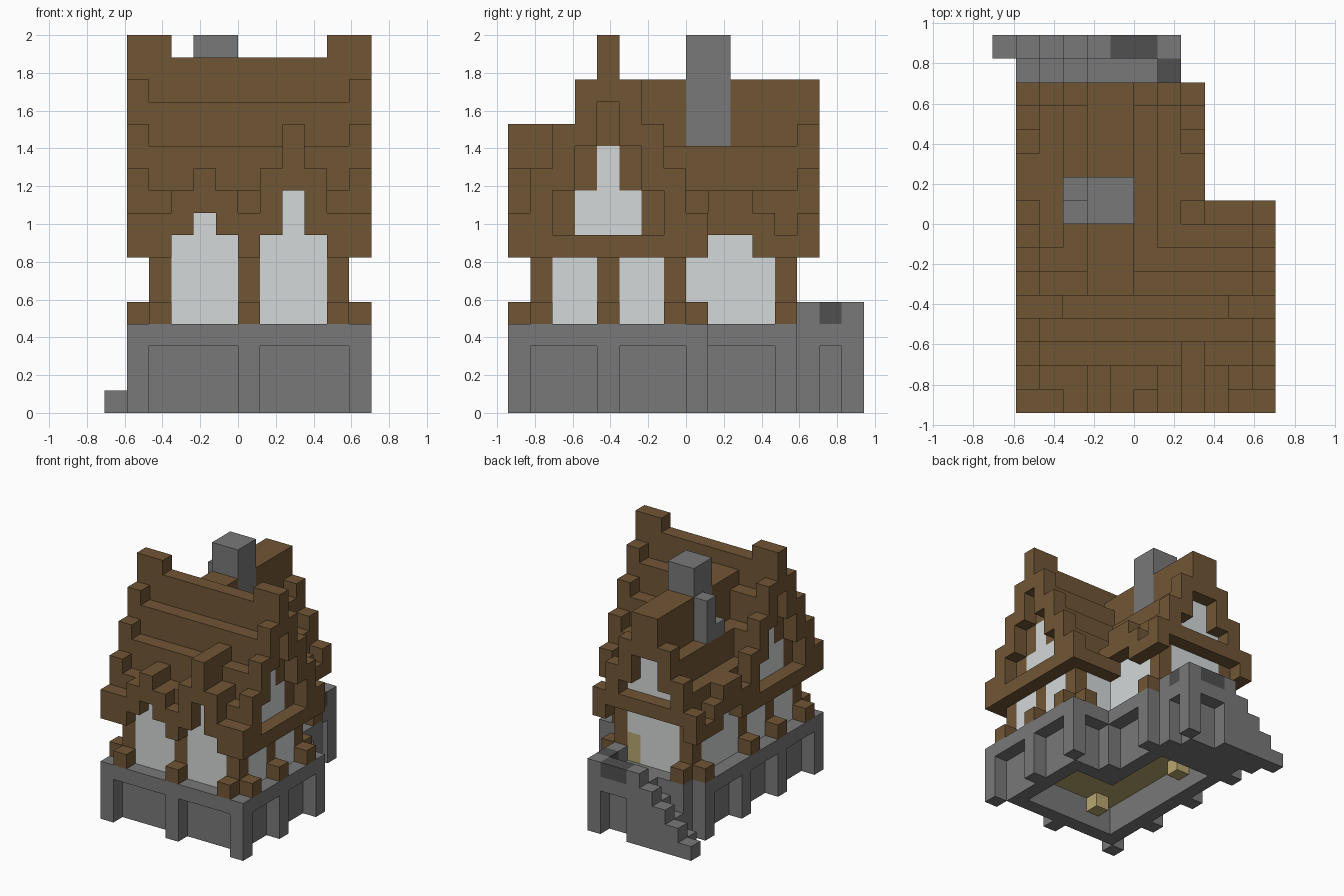
import bpy, bmesh
from mathutils import Vector

cube = bpy.data.objects.get("Cube")
if cube:
    bpy.data.objects.remove(cube, do_unlink=True)

U = 2 / 17                                   # block size
ORIGIN = Vector((-6, -8, 0))                 # block grid to world


def material(name, r, g, b):
    m = bpy.data.materials.new(name)
    m.use_nodes = True
    m.diffuse_color = (r, g, b, 1)
    m.node_tree.nodes["Principled BSDF"].inputs["Base Color"].default_value = (r, g, b, 1)
    return m


MATS = {
    "timber": material("brown timber", .165, .093, .036),
    "stone": material("grey stone", .19, .19, .19),
    "plaster": material("white plaster", .66, .69, .69),
    "dark": material("dark stone", .08, .08, .08),
    "yellow": material("pale yellow wood", .48, .39, .16),
}
grid = {}                                    # block position -> (part, colour)


def fill(part, colour, xs, ys, zs):
    """Fill a box of blocks; each range is (start, end)."""
    for i in range(*xs):
        for j in range(*ys):
            for k in range(*zs):
                grid[i, j, k] = (part, colour)


def clear(xs, ys, zs):
    for i in range(*xs):
        for j in range(*ys):
            for k in range(*zs):
                grid.pop((i, j, k), None)


def column(part, colour, i, j, z0, z1):
    fill(part, colour, (i, i + 1), (j, j + 1), (z0, z1))


# Stone base: recessed walls, pillars and a top band
fill("stone_base", "stone", (2, 11), (1, 8), (0, 4))
fill("stone_base", "stone", (2, 8), (1, 13), (0, 4))
for i, j in ((1, 0), (6, 0), (11, 0), (1, 4), (11, 4), (1, 8), (11, 8), (1, 12), (8, 12), (8, 8)):
    column("stone_base", "stone", i, j, 0, 4)
fill("stone_base", "stone", (1, 12), (0, 9), (3, 4))
fill("stone_base", "stone", (1, 9), (0, 13), (3, 4))

# Hollow underside with a wooden ceiling and lamps by the walls
for xs, ys in (((3, 10), (2, 7)), ((3, 7), (2, 12))):
    fill("wooden_floor", "yellow", xs, ys, (2, 3))
    clear(xs, ys, (0, 2))
for i, j in ((4, 2), (3, 9)):
    column("floor_lamp", "yellow", i, j, 1, 2)

# Back landing with parapet
fill("landing", "stone", (2, 7), (13, 14), (0, 4))
fill("landing", "stone", (4, 7), (14, 15), (0, 4))
fill("landing", "stone", (4, 8), (13, 16), (3, 4))
for i, j in ((7, 13), (7, 15), (4, 15)):
    column("landing", "stone", i, j, 0, 4)
fill("parapet", "stone", (7, 8), (13, 16), (4, 5))
fill("parapet", "stone", (4, 5), (15, 16), (4, 5))
fill("parapet", "dark", (5, 7), (15, 16), (4, 5))
column("parapet", "dark", 7, 14, 4, 5)

# Stairs with a stepped balustrade one block higher
for i in range(4):
    column("stairs", "stone", i, 15, 0, i + 1)
    column("stairs", "stone", i, 14, 0, i)

# Plaster walls
fill("plaster_walls", "plaster", (2, 11), (1, 8), (4, 8))
fill("plaster_walls", "plaster", (2, 8), (7, 13), (4, 8))

# Roof bodies: main roof across, wing roof to the back
for j in range(9):
    d = min(j, 8 - j)
    fill("main_roof", "timber", (2, 11), (j, j + 1), (7, 8 + 2 * d))
for i in range(1, 9):
    e = min(i - 1, 8 - i)
    top = 15 if e == 3 else 8 + 2 * e
    fill("wing_roof", "timber", (i, i + 1), (8, 13), (7, top))
    if e:
        for j in range(5, 8):
            fill("wing_roof", "timber", (i, i + 1), (j, j + 1),
                 (7, max(top, 8 + 2 * min(j, 8 - j))))

# Gable trim and cross beams
for i in (1, 11):
    for j in range(9):
        d = min(j, 8 - j)
        column("gable_trim", "timber", i, j, max(7, 6 + 2 * d), 9 + 2 * d)
    fill("gable_trim", "timber", (i, i + 1), (0, 9), (7, 8))
for i in (2, 10):
    column("gable_trim", "timber", i, 4, 14, 17)
for i in range(1, 9):
    e = min(i - 1, 8 - i)
    column("wing_trim", "timber", i, 13, max(7, 6 + 2 * e), 9 + 2 * e)
fill("wing_trim", "timber", (2, 8), (13, 14), (8, 9))

# Gable windows, and the taller back wall under the wing beam
for i in (2, 10):
    fill("gable_window", "plaster", (i, i + 1), (3, 6), (8, 10))
    column("gable_window", "plaster", i, 4, 8, 12)
fill("wing_window", "plaster", (3, 7), (12, 13), (9, 10))
fill("wing_window", "plaster", (4, 6), (12, 13), (9, 12))
fill("back_wall", "plaster", (3, 7), (12, 13), (4, 8))


# Front dormers: pointed trim over a tall window
def dormer(centre, slope, peak):
    clear((centre - 1, centre + 2), (0, 1), (7, 8))
    for s in range(-2, 3):
        i, top = centre + s, peak - slope * abs(s)
        low = (peak - slope - 1, 8, 7)[abs(s)]
        column("dormer_trim", "timber", i, 0, low, top)
        if abs(s) < 2:
            fill("dormer_roof", "timber", (i, i + 1), (1, 3), (8, top))
    fill("dormer_window", "plaster", (centre - 1, centre + 2), (1, 2), (4, 8))
    column("dormer_window", "plaster", centre, 1, 8, peak - slope - 1)


dormer(4, 1, 11)
dormer(8, 2, 13)

# Side dormers of the wing
for edge, wall in ((8, 7), (1, 2)):
    clear((edge, edge + 1), (9, 11), (7, 8))
    fill("side_dormer", "timber", (edge, edge + 1), (9, 11), (8, 10))
    column("side_dormer", "timber", edge, 11, 7, 9)
    column("side_dormer", "timber", edge, 8, 7, 9)
    fill("side_window", "plaster", (wall, wall + 1), (9, 11), (4, 8))

# Timber posts with foot blocks
feet = {(2, 1): ((1, 1), (2, 0)), (10, 1): ((11, 1), (10, 0)), (6, 1): ((6, 0),),
        (2, 4): ((1, 4),), (10, 4): ((11, 4),), (2, 7): ((1, 7),),
        (10, 7): ((11, 7), (10, 8)), (2, 12): ((1, 12), (2, 13)),
        (7, 12): ((8, 12),)}
for (i, j), blocks in feet.items():
    column("posts", "timber", i, j, 4, 8)
    for block in blocks:
        column("post_feet", "timber", *block, 4, 5)

# Back door
column("back_door", "yellow", 6, 12, 4, 6)

# Chimney with a stepped side
fill("chimney", "stone", (4, 6), (8, 10), (12, 17))
column("chimney", "stone", 3, 9, 12, 15)
column("chimney", "stone", 3, 8, 12, 13)


# Turn the blocks of each part into one mesh of its exposed faces
def build(part):
    bm = bmesh.new()
    colours = []
    for cell, (name, colour) in grid.items():
        if name != part:
            continue
        if colour not in colours:
            colours.append(colour)
        for axis in range(3):
            for side in (0, 1):
                step = list(cell)
                step[axis] += 2 * side - 1
                if tuple(step) in grid:
                    continue
                a, b = (axis + 1) % 3, (axis + 2) % 3
                corners = []
                for u, v in ((0, 0), (1, 0), (1, 1), (0, 1)):
                    p = Vector(cell)
                    p[axis] += side
                    p[a] += u
                    p[b] += v
                    corners.append(bm.verts.new((p + ORIGIN) * U))
                face = bm.faces.new(corners if side else corners[::-1])
                face.material_index = colours.index(colour)
    bmesh.ops.remove_doubles(bm, verts=bm.verts, dist=U / 100)
    bmesh.ops.dissolve_limit(bm, angle_limit=0.01, verts=bm.verts, edges=bm.edges,
                             delimit={'MATERIAL'})
    mesh = bpy.data.meshes.new(part)
    bm.to_mesh(mesh)
    bm.free()
    for colour in colours:
        mesh.materials.append(MATS[colour])
    bpy.context.collection.objects.link(bpy.data.objects.new(part, mesh))


for part in sorted({name for name, _ in grid.values()}):
    build(part)
